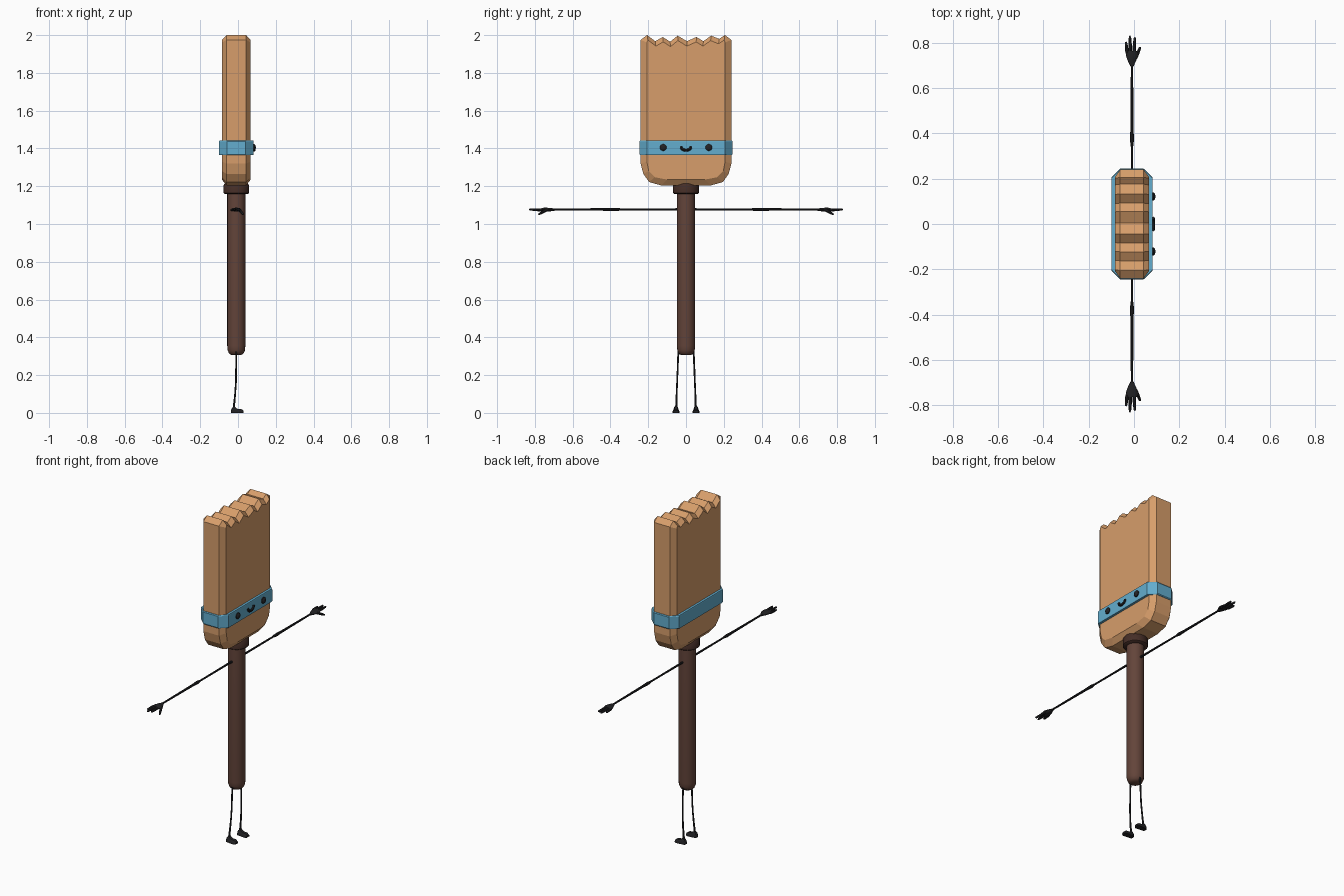
import bpy, bmesh, math
from mathutils import Vector

if "Cube" in bpy.data.objects:
    bpy.data.objects.remove(bpy.data.objects["Cube"])

CX = -0.009  # the body sits slightly behind the face


def material(name, rgb):
    m = bpy.data.materials.new(name)
    m.diffuse_color = (*rgb, 1)
    m.use_nodes = True
    m.node_tree.nodes["Principled BSDF"].inputs["Base Color"].default_value = m.diffuse_color
    return m


TAN = material("tan bristle", (0.68, 0.34, 0.145))
BLUE = material("blue band", (0.125, 0.42, 0.62))
BROWN = material("brown handle", (0.125, 0.058, 0.042))
DARK = material("dark collar", (0.06, 0.027, 0.02))
BLACK = material("black", (0.016, 0.016, 0.018))


def loft(name, rings, mat, smooth=False):
    """Skin a list of equal-length closed rings and cap both ends."""
    bm = bmesh.new()
    vs = [[bm.verts.new(p) for p in r] for r in rings]
    n = len(rings[0])
    for a, b in zip(vs, vs[1:]):
        for i in range(n):
            j = (i + 1) % n
            bm.faces.new((a[i], a[j], b[j], b[i]))
    bm.faces.new(vs[0][::-1])
    bm.faces.new(vs[-1])
    bmesh.ops.recalc_face_normals(bm, faces=bm.faces)
    me = bpy.data.meshes.new(name)
    bm.to_mesh(me)
    bm.free()
    me.materials.append(mat)
    ob = bpy.data.objects.new(name, me)
    bpy.context.collection.objects.link(ob)
    if smooth:
        bpy.context.view_layer.objects.active = ob
        ob.select_set(True)
        bpy.ops.object.shade_smooth_by_angle(angle=math.radians(40))
        ob.select_set(False)
    return ob


def tube(name, path, radii, mat, n=8, smooth=True):
    """Round tube along a path with one radius per point."""
    pts = [Vector(p) for p in path]
    rings = []
    for i, p in enumerate(pts):
        d = pts[min(i + 1, len(pts) - 1)] - pts[max(i - 1, 0)]
        q = d.to_track_quat('Z', 'Y')
        rings.append([p + q @ Vector((radii[i] * math.cos(2 * math.pi * k / n),
                                      radii[i] * math.sin(2 * math.pi * k / n), 0))
                      for k in range(n)])
    return loft(name, rings, mat, smooth)


def lathe(name, profile, mat, n=20):
    return loft(name, [[(CX + r * math.cos(2 * math.pi * k / n),
                         r * math.sin(2 * math.pi * k / n), z) for k in range(n)]
                       for r, z in profile], mat, True)


# Bristle head: bevelled slab with a zigzag top and rounded bottom
zigzag = [(0.206, 2.0), (0.176, 1.98), (0.133, 1.997), (0.092, 1.968), (0.055, 1.99),
          (0.005, 1.968), (-0.044, 1.997), (-0.084, 1.965), (-0.123, 1.99),
          (-0.163, 1.968), (-0.206, 2.0)]
half = [(0.24, 1.975), (0.24, 1.32), (0.226, 1.265), (0.195, 1.222), (0.13, 1.204)]
half_in = [(0.207, 1.96), (0.207, 1.33), (0.197, 1.28), (0.166, 1.248), (0.10, 1.235)]


def outline(side, top):
    return top + [(-y, z) for y, z in side] + side[::-1]


outer = outline(half, zigzag)
inner = outline(half_in, [(y * 0.98, z - 0.026) for y, z in zigzag])
layers = [(-0.076, inner), (-0.052, outer), (0.052, outer), (0.076, inner)]
loft("bristle_head", [[(CX + x, y, z) for y, z in ring] for x, ring in layers], TAN)

# Band: octagonal belt around the head
octagon = [(0.05, 0.246), (0.091, 0.207), (0.091, -0.207), (0.05, -0.246),
           (-0.05, -0.246), (-0.091, -0.207), (-0.091, 0.207), (-0.05, 0.246)]
loft("band", [[(CX + x * s, y * s, z) for x, y in octagon]
              for s, z in ((0.985, 1.364), (1, 1.369), (1, 1.437), (0.985, 1.442))], BLUE)

# Handle and collar
lathe("handle", [(0.026, 0.306), (0.039, 0.315), (0.046, 0.332), (0.048, 0.355),
                 (0.048, 1.2)], BROWN)
lathe("collar", [(0.06, 1.158), (0.068, 1.164), (0.068, 1.205), (0.055, 1.222),
                 (0.03, 1.24)], DARK)

# Face on the band: eyes and smile
for s in (-1, 1):
    loft("eye", [[(x, s * 0.121 + r * math.cos(k * math.pi / 8),
                   1.405 + r * math.sin(k * math.pi / 8)) for k in range(16)]
                 for x, r in ((0.075, 0.018), (0.087, 0.018), (0.092, 0.013),
                              (0.094, 0.006))], BLACK, True)
smile = [math.pi * (1 + i / 10) for i in range(11)]
tube("smile", [(0.085, 0.027 * math.cos(a), 1.412 + 0.022 * math.sin(a)) for a in smile],
     [0.006] + [0.0075] * 9 + [0.006], BLACK)

for s in (-1, 1):
    # Arm with slight elbow bulge
    tube("arm", [(CX, s * y, 1.077) for y in (0.03, 0.06, 0.34, 0.37, 0.42, 0.70, 0.72)],
         [0.008, 0.006, 0.005, 0.009, 0.007, 0.005, 0.006], BLACK)
    # Palm
    palm = [(0.695, 0.006, 0.006, 0), (0.72, 0.018, 0.009, 0),
            (0.745, 0.027, 0.011, 0), (0.765, 0.025, 0.009, -0.003)]
    loft("palm", [[(CX + dx + w * math.cos(k * math.pi / 4), s * y,
                    1.076 + h * math.sin(k * math.pi / 4)) for k in range(8)]
                  for y, w, h, dx in palm], BLACK, True)
    # Fingers and thumb: root x, y, tip x, y, tip z
    for name, x0, y0, x1, y1, z1 in (("finger", -0.03, 0.755, -0.036, 0.805, 1.074),
                                     ("finger", -0.016, 0.76, -0.018, 0.832, 1.077),
                                     ("finger", 0.0, 0.76, 0.004, 0.826, 1.077),
                                     ("thumb", 0.008, 0.735, 0.028, 0.782, 1.05)):
        a, b = Vector((x0, s * y0, 1.075)), Vector((x1, s * y1, z1))
        tube(name, [a, a.lerp(b, 0.6), a.lerp(b, 0.93), b],
             [0.008, 0.007, 0.005, 0.002], BLACK)
    # Leg
    tube("leg", [(CX, s * 0.038, 0.34), (CX, s * 0.042, 0.29), (-0.011, s * 0.047, 0.16),
                 (-0.016, s * 0.05, 0.09), (-0.023, s * 0.052, 0.02)],
         [0.005, 0.005, 0.0045, 0.005, 0.006], BLACK)
    # Foot: tall at the ankle, low rounded toe
    foot = [(-0.037, 0.009, 0.014), (-0.032, 0.013, 0.027), (-0.018, 0.014, 0.035),
            (-0.004, 0.016, 0.022), (0.018, 0.018, 0.02), (0.029, 0.012, 0.013)]
    loft("foot", [[(x, s * 0.053 + w * u, h * v) for u, v in
                   ((-1, 0), (1, 0), (1, 0.5), (0.55, 1), (-0.55, 1), (-1, 0.5))]
                  for x, w, h in foot], BLACK, True)
